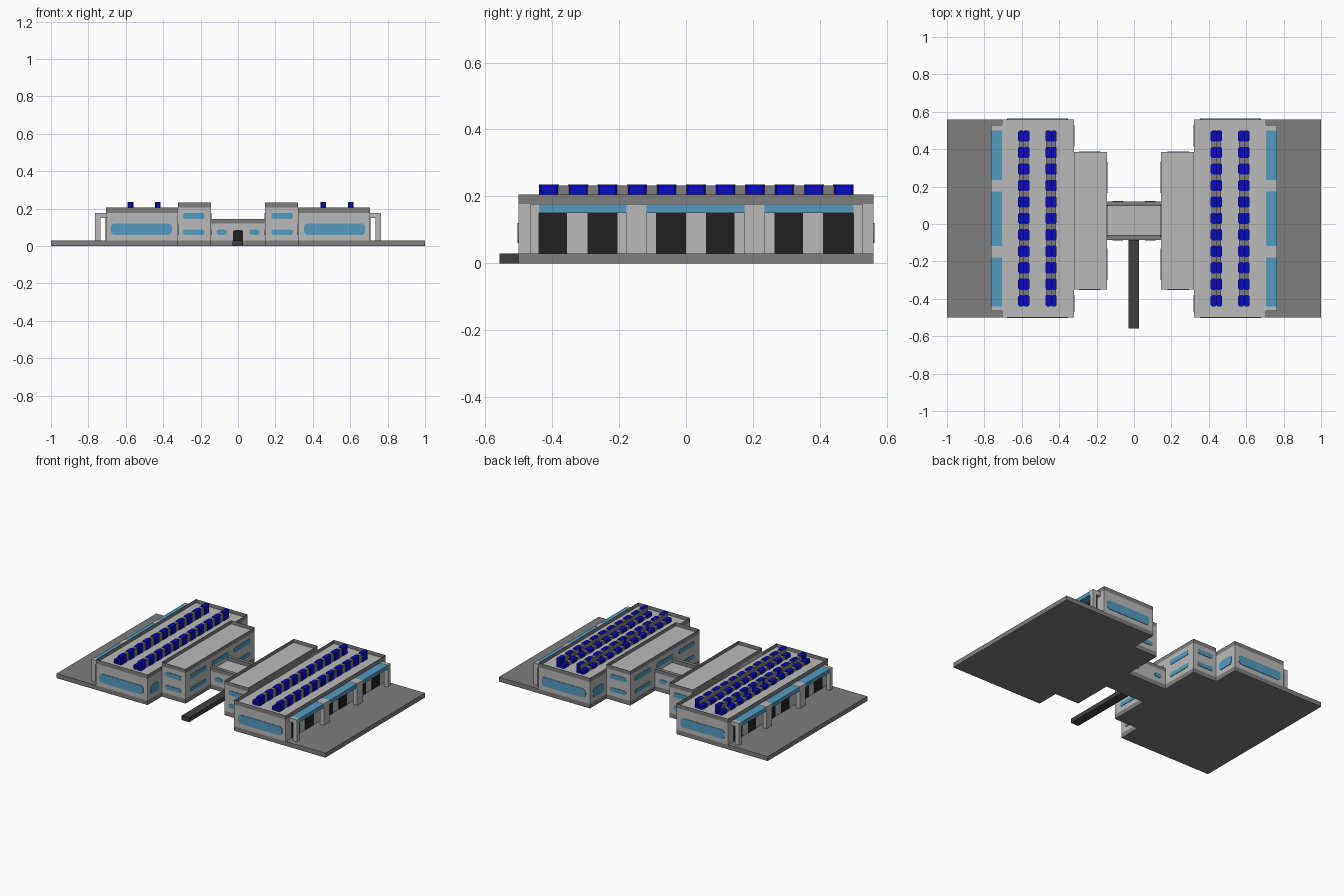
import bpy, bmesh, math
from mathutils import Vector

cube = bpy.data.objects.get("Cube")
if cube:
    bpy.data.objects.remove(cube, do_unlink=True)


def material(name, rgb):
    m = bpy.data.materials.new(name)
    m.use_nodes = True
    m.diffuse_color = (*rgb, 1)
    m.node_tree.nodes["Principled BSDF"].inputs["Base Color"].default_value = (*rgb, 1)
    return m


WALL = material("light grey", (0.49, 0.49, 0.49))
TRIM = material("dark grey", (0.21, 0.21, 0.21))
PATH = material("path charcoal", (0.05, 0.05, 0.05))
DOOR = material("door black", (0.015, 0.015, 0.015))
GLASS = material("window blue", (0.09, 0.33, 0.52))
SOLAR = material("deep blue", (0.003, 0.003, 0.52))


def finish(name, bm, *mats):
    bmesh.ops.recalc_face_normals(bm, faces=bm.faces[:])
    mesh = bpy.data.meshes.new(name)
    bm.to_mesh(mesh)
    bm.free()
    for m in mats:
        mesh.materials.append(m)
    ob = bpy.data.objects.new(name, mesh)
    bpy.context.collection.objects.link(ob)
    return ob


def add_prism(bm, outline, axis, a, b):
    """Extrude a 2D outline along an axis from a to b; returns the cap at b."""
    def place(p, d):
        co = list(p)
        co.insert(axis, d)
        return bm.verts.new(co)
    low = [place(p, a) for p in outline]
    high = [place(p, b) for p in outline]
    bm.faces.new(low)
    cap = bm.faces.new(high)
    for i in range(len(outline)):
        j = (i + 1) % len(outline)
        bm.faces.new((low[i], low[j], high[j], high[i]))
    return cap


def rect(u, v, r=0, steps=3):
    """Rectangle outline with optional rounded corners."""
    (u0, u1), (v0, v1) = sorted(u), sorted(v)
    if not r:
        return [(u0, v0), (u1, v0), (u1, v1), (u0, v1)]
    pts = []
    corners = [(u1 - r, v1 - r), (u0 + r, v1 - r), (u0 + r, v0 + r), (u1 - r, v0 + r)]
    for q, (cu, cv) in enumerate(corners):
        for k in range(steps + 1):
            t = (q + k / steps) * math.pi / 2
            pts.append((cu + r * math.cos(t), cv + r * math.sin(t)))
    return pts


def box(name, x, y, z, mat):
    bm = bmesh.new()
    add_prism(bm, rect(x, y), 2, *z)
    return finish(name, bm, mat)


def plate(name, axis, at, u, v, mat, r=0):
    """Thin plate lying on a wall whose normal is the given axis."""
    bm = bmesh.new()
    add_prism(bm, rect(u, v, r), axis, at - 0.003, at + 0.003)
    return finish(name, bm, mat)


def parapet_roof(name, x, y, z):
    """Dark rim with a sunken light roof."""
    bm = bmesh.new()
    cap = add_prism(bm, rect(x, y), 2, *z)
    bmesh.ops.inset_region(bm, faces=[cap], thickness=0.026)
    cap.material_index = 1
    bmesh.ops.translate(bm, verts=cap.verts, vec=Vector((0, 0, -0.024)))
    return finish(name, bm, TRIM, WALL)


SLAB = 0.03
HALL_Y, WING_Y, LINK_Y = (-0.5, 0.56), (-0.35, 0.385), (-0.085, 0.12)
DOORS = [(-0.44, -0.355), (-0.295, -0.205), (-0.09, 0.0),
         (0.06, 0.145), (0.265, 0.35), (0.41, 0.5)]
POSTS = [(-0.465, -0.44), (-0.178, -0.118), (0.175, 0.235), (0.5, 0.528)]
LOW, TALL = (0.06, 0.087), (0.06, 0.12)
UPPER = (0.145, 0.176)

for side, s in (("left", 1), ("right", -1)):
    def mx(a, b):
        return sorted((s * a, s * b))

    # Ground slabs
    box(f"{side}_ground_slab", mx(0.322, 1), HALL_Y, (0, SLAB), TRIM)
    box(f"{side}_wing_slab", mx(0.145, 0.322), WING_Y, (0, SLAB), TRIM)

    # Long hall and its neighbouring wing
    box(f"{side}_hall_walls", mx(0.322, 0.705), HALL_Y, (SLAB, 0.177), WALL)
    parapet_roof(f"{side}_hall_roof", mx(0.322, 0.705), HALL_Y, (0.177, 0.205))
    box(f"{side}_wing_walls", mx(0.145, 0.322), WING_Y, (SLAB, 0.205), WALL)
    parapet_roof(f"{side}_wing_roof", mx(0.145, 0.322), WING_Y, (0.205, 0.232))

    # Windows on front and back walls
    for k in (0, 1):
        end = ("front", "back")[k]
        plate(f"{side}_hall_{end}_window", 1, HALL_Y[k], mx(0.353, 0.68), TALL, GLASS, 0.02)
        for level, z in (("lower", LOW), ("upper", UPPER)):
            plate(f"{side}_wing_{end}_{level}_window", 1, WING_Y[k], mx(0.178, 0.295),
                  z, GLASS, 0.012)
        plate(f"{side}_link_{end}_window", 1, LINK_Y[k], mx(0.06, 0.115), LOW, GLASS, 0.012)

    # Windows on the inward walls
    for y in ((-0.47, -0.38), (0.415, 0.53)):
        plate(f"{side}_hall_inner_window", 0, s * 0.322, y, TALL, GLASS, 0.02)
    for y in ((-0.3, -0.13), (0.165, 0.335)):
        plate(f"{side}_wing_inner_lower_window", 0, s * 0.145, y, LOW, GLASS, 0.012)
    for y in ((-0.3, -0.13), (-0.07, 0.105), (0.165, 0.335)):
        plate(f"{side}_wing_inner_upper_window", 0, s * 0.145, y, UPPER, GLASS, 0.012)

    # Loading doors on the outer wall
    for y in DOORS:
        plate(f"{side}_loading_door", 0, s * 0.705, y, (SLAB, 0.15), DOOR)

    # Canopy: bent posts with glass between them
    bracket = [(0.705, 0.15), (0.736, 0.15), (0.736, SLAB),
               (0.764, SLAB), (0.764, 0.177), (0.705, 0.177)]
    for y in POSTS:
        bm = bmesh.new()
        add_prism(bm, [(s * x, z) for x, z in bracket], 1, *y)
        finish(f"{side}_canopy_post", bm, WALL)
    for a, b in zip(POSTS, POSTS[1:]):
        box(f"{side}_canopy_glass", mx(0.705, 0.764), (a[1], b[0]), (0.15, 0.176), GLASS)

    # Rooftop panel rows: a stepped rail carrying stepped blue blocks
    for cx in ((0.44, 0.587) if s > 0 else (-0.444, -0.59)):
        rail = bmesh.new()
        add_prism(rail, rect((cx - 0.026, cx), (-0.435, 0.495)), 2, 0.18, 0.2)
        add_prism(rail, rect((cx, cx + 0.026), (-0.435, 0.495)), 2, 0.18, 0.232)
        finish(f"{side}_panel_rail", rail, TRIM)
        blocks = bmesh.new()
        for i in range(11):
            y = -0.41 + 0.088 * i
            ys = (y - 0.03, y + 0.03)
            add_prism(blocks, rect((cx - 0.03, cx + 0.004), ys, 0.008, 1), 2, 0.18, 0.204)
            add_prism(blocks, rect((cx, cx + 0.03), ys, 0.006, 1), 2, 0.18, 0.236)
        finish(f"{side}_panel_blocks", blocks, SOLAR)

# Central link with side parapets
LINK_X = (-0.145, 0.145)
box("link_slab", LINK_X, LINK_Y, (0, SLAB), TRIM)
box("link_walls", LINK_X, LINK_Y, (SLAB, 0.12), WALL)
for name, y in (("front", (-0.085, -0.06)), ("back", (0.095, 0.12))):
    box(f"link_{name}_parapet", LINK_X, y, (0.12, 0.144), TRIM)

# Entrance door and path
plate("entrance_door", 1, LINK_Y[0], (-0.028, 0.028), (0.02, 0.085), DOOR, 0.012)
box("entrance_path", (-0.03, 0.027), (-0.558, -0.085), (0, 0.029), PATH)
